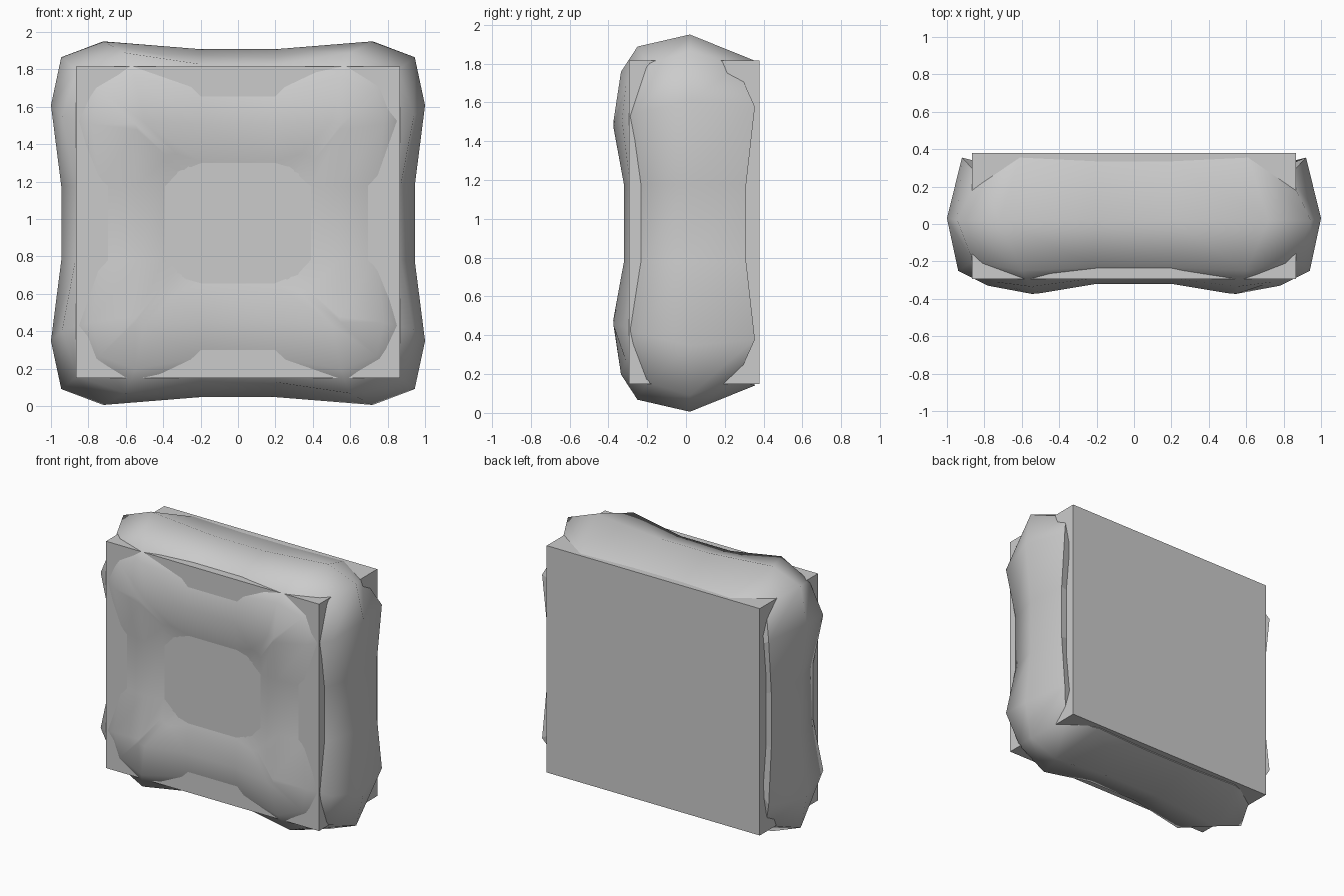
import bpy, bmesh

if "Cube" in bpy.data.objects:
    bpy.data.objects.remove(bpy.data.objects["Cube"])

ZC = 0.978


def finish(bm, name):
    bmesh.ops.recalc_face_normals(bm, faces=bm.faces)
    me = bpy.data.meshes.new(name)
    bm.to_mesh(me)
    bm.free()
    ob = bpy.data.objects.new(name, me)
    bpy.context.collection.objects.link(ob)
    return ob


# Inner block
bm = bmesh.new()
bmesh.ops.create_cube(bm, size=1)
for v in bm.verts:
    v.co = (v.co.x * 1.73, v.co.y * 0.675 + 0.0425, v.co.z * 1.665 + 0.9825)
finish(bm, "inner_block")

# Puffy cushion: one quarter of each ring, from the back to the front centre.
# Points run from top middle, round the corner, to side middle (x, z, y).
quarters = [
    [(.2, .837, .335), (.61, .837, .355), (.83, .81, .26), (.92, .6, .355), (.91, .2, .31)],
    [(.2, .93, .02), (.72, .972, .02), (.945, .887, .02), (1, .63, .03), (.945, .2, .02)],
    [(.2, .85, -.23), (.6, .91, -.25), (.86, .82, -.2), (.94, .57, -.25), (.87, .2, -.23)],
    [(.2, .72, -.288), (.55, .78, -.335), (.74, .71, -.31), (.78, .53, -.33), (.74, .2, -.288)],
    [(.2, .53, -.32), (.5, .54, -.37), (.55, .53, -.373), (.54, .5, -.375), (.54, .2, -.32)],
    [(.2, .33, -.297), (.33, .37, -.315), (.38, .36, -.32), (.4, .33, -.315), (.4, .2, -.297)],
    [(.08, .14, -.25), (.12, .15, -.25), (.15, .15, -.25), (.16, .12, -.25), (.16, .08, -.25)],
]
bm = bmesh.new()
rings = []
for q in quarters:
    loop = []
    for sx, sz in ((1, 1), (1, -1), (-1, -1), (-1, 1)):
        pts = q if sx * sz > 0 else q[::-1]
        loop += [bm.verts.new((sx * x, y, ZC + sz * z)) for x, z, y in pts]
    rings.append(loop)
n = len(rings[0])
for a, b in zip(rings, rings[1:]):
    for i in range(n):
        j = (i + 1) % n
        bm.faces.new((a[i], a[j], b[j], b[i])).smooth = True
bm.faces.new(rings[-1]).smooth = True

# Hidden back cap, tucked inside the block
cap = [bm.verts.new((v.co.x * .85, .3, ZC + (v.co.z - ZC) * .85)) for v in rings[0]]
for i in range(n):
    j = (i + 1) % n
    bm.faces.new((rings[0][i], rings[0][j], cap[j], cap[i]))
bm.faces.new(cap)
bm.normal_update()
for e in bm.edges:
    if not all(f.smooth for f in e.link_faces):
        e.smooth = False
finish(bm, "puffy_cushion")
